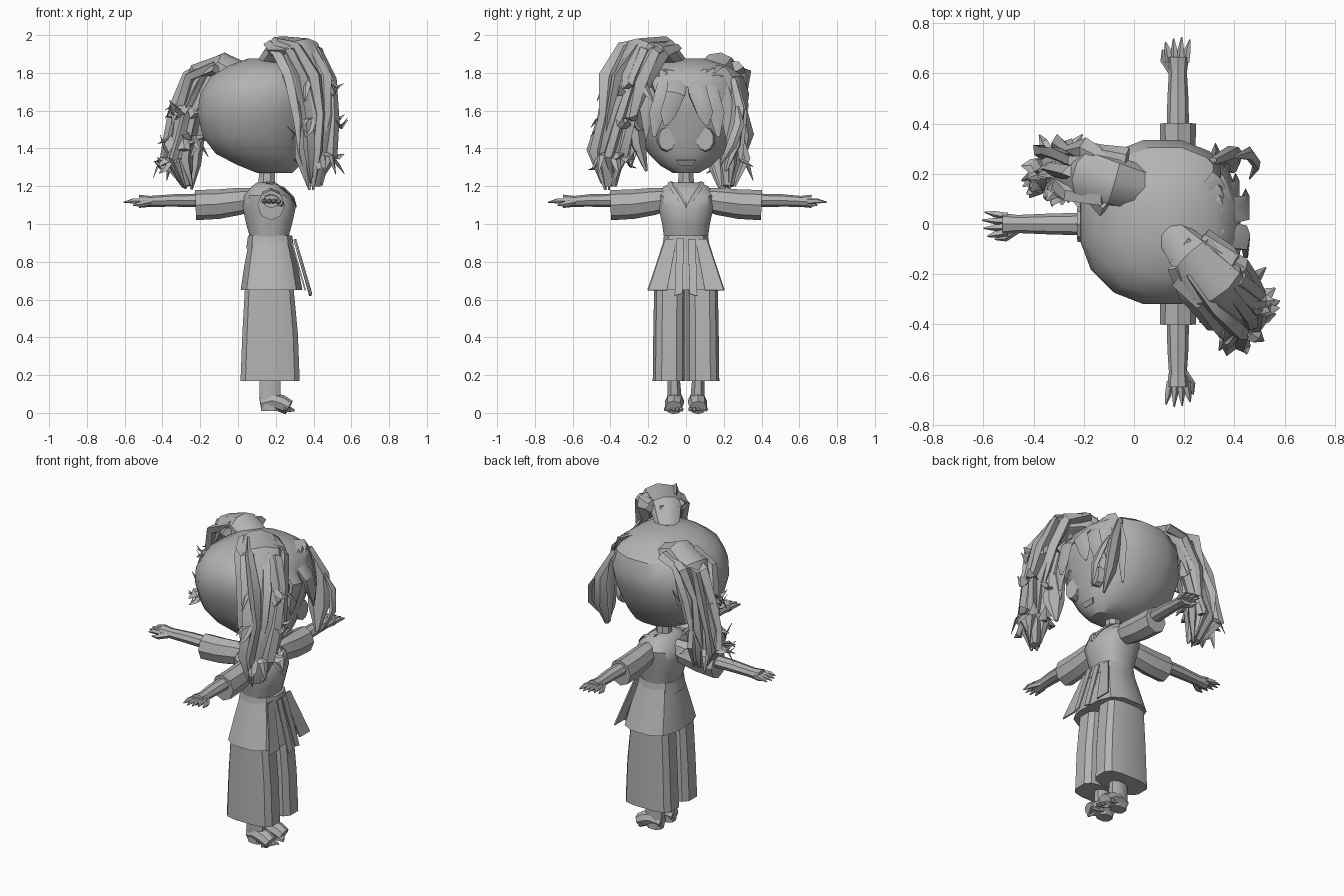
import bpy, bmesh, math, random
from mathutils import Vector as V

if "Cube" in bpy.data.objects:
    bpy.data.objects.remove(bpy.data.objects["Cube"])

random.seed(4)
grey = bpy.data.materials.new("plain grey")
grey.diffuse_color = (0.45, 0.45, 0.45, 1)
grey.use_nodes = True
grey.node_tree.nodes["Principled BSDF"].inputs["Base Color"].default_value = grey.diffuse_color


def finish(name, bm, angle=35):
    bmesh.ops.recalc_face_normals(bm, faces=bm.faces)
    me = bpy.data.meshes.new(name)
    bm.to_mesh(me)
    bm.free()
    me.materials.append(grey)
    ob = bpy.data.objects.new(name, me)
    bpy.context.collection.objects.link(ob)
    bpy.ops.object.select_all(action='DESELECT')
    ob.select_set(True)
    bpy.context.view_layer.objects.active = ob
    bpy.ops.object.shade_smooth_by_angle(angle=math.radians(angle))
    return ob


def bridge(bm, rings, caps=True):
    n = len(rings[0])
    for a, b in zip(rings, rings[1:]):
        for i in range(n):
            bm.faces.new((a[i], a[(i + 1) % n], b[(i + 1) % n], b[i]))
    if caps:
        bm.faces.new(rings[0])
        bm.faces.new(rings[-1])


def stack(name, levels, n=12, power=1.0, caps=True):
    """Horizontal oval rings: (z, x0, x1, y0, y1); power < 1 squares them off."""
    bm = bmesh.new()
    rings = []
    for z, x0, x1, y0, y1 in levels:
        ring = []
        for i in range(n):
            a = 2 * math.pi * (i + 0.5) / n
            c, s = math.cos(a), math.sin(a)
            c = math.copysign(abs(c) ** power, c)
            s = math.copysign(abs(s) ** power, s)
            ring.append(bm.verts.new(((x0 + x1) / 2 + c * (x1 - x0) / 2,
                                      (y0 + y1) / 2 + s * (y1 - y0) / 2, z)))
        rings.append(ring)
    bridge(bm, rings, caps)
    return finish(name, bm)


def add_tube(bm, pts, radii, side, n=6, flat=1.0):
    """Oval tube along a path; side is the wide direction."""
    pts = [V(p) for p in pts]
    rings = []
    for i, p in enumerate(pts):
        t = (pts[min(i + 1, len(pts) - 1)] - pts[max(i - 1, 0)]).normalized()
        u = (V(side) - t * V(side).dot(t)).normalized()
        w = t.cross(u)
        rings.append([bm.verts.new(p + radii[i] * (u * math.cos(2 * math.pi * k / n)
                      + w * flat * math.sin(2 * math.pi * k / n))) for k in range(n)])
    bridge(bm, rings)


def tube(name, *args, **kw):
    bm = bmesh.new()
    add_tube(bm, *args, **kw)
    return finish(name, bm)


def plate(name, corners, thick=0.008):
    """Thin cloth panel from four corners."""
    bm = bmesh.new()
    c = [V(p) for p in corners]
    nrm = (c[1] - c[0]).cross(c[2] - c[0]).normalized() * thick
    bridge(bm, [[bm.verts.new(p) for p in c], [bm.verts.new(p + nrm) for p in c]])
    return finish(name, bm)


# Head, face and neck
stack("head", [(1.27, .1, .29, -.07, .07), (1.31, .0, .33, -.14, .14),
               (1.37, -.12, .36, -.2, .2), (1.46, -.19, .38, -.265, .27),
               (1.59, -.22, .415, -.31, .325), (1.69, -.205, .43, -.325, .34),
               (1.78, -.15, .4, -.29, .31), (1.84, -.05, .32, -.21, .22),
               (1.875, .05, .2, -.09, .1)], 16, .88)
stack("neck", [(1.17, .1, .2, -.05, .05), (1.29, .11, .2, -.04, .04)], 8)
for s in (-1, 1):
    tube("eye", [(.34, s * .105, 1.45), (.378, s * .1, 1.45)], [.068, .062], (0, 0, 1), n=10, flat=.75)
    tube("eyebrow", [(.385, s * .05, 1.54), (.385, s * .1, 1.56), (.36, s * .16, 1.54)],
         [.006, .012, .006], (0, 0, 1), n=4)
plate("mouth", [(.35, -.05, 1.335), (.35, .05, 1.335), (.335, .035, 1.31), (.335, -.035, 1.31)])

# Fringe and locks framing the face
for s in (-1, 1):
    for k in range(4):
        y = .06 + .06 * k
        x = .43 - .04 * k
        tube("fringe_lock", [(.2, s * .02, 1.85), (.34, s * y * .7, 1.8), (x + .015, s * y, 1.69),
                             (x + .015, s * (y + .04), 1.58), (x + .015, s * (y + .05), 1.52 - .06 * k)],
             [.03, .06, .055, .045, .01], (0, 1, 0), n=5, flat=.35)
    tube("side_lock", [(.3, s * .24, 1.76), (.365, s * .27, 1.6), (.385, s * .25, 1.42),
                       (.4, s * .21, 1.28)], [.04, .065, .06, .012], (.6, s * .4, 0), flat=.5)
tube("loose_curl", [(.41, .27, 1.62), (.46, .28, 1.53), (.49, .24, 1.42), (.46, .18, 1.31)],
     [.01, .03, .03, .004], (0, 1, 0), n=5, flat=.5)


# Ponytails: a core, thick overlapping strands and pointed tufts
def ponytail(name, path, radii, side, flat):
    side = V(side).normalized()
    deep = V((-side.y, side.x, 0)) * flat
    tube(name + "_core", path, [r * .82 for r in radii], side, n=9, flat=flat)
    bm = bmesh.new()
    for k in range(9):
        a = 2 * math.pi * k / 9
        pts, rad = [], []
        for p, r in zip(path, radii):
            jit = V([random.uniform(-.02, .02) for _ in range(3)])
            pts.append(V(p) + (side * math.cos(a) + deep * math.sin(a)) * r * .68 + jit)
            rad.append(r * random.uniform(.28, .46))
        cut = len(path) - (k % 3 == 1)
        pts, rad = pts[1:cut], rad[1:cut]
        rad[-1] = .008
        add_tube(bm, pts, rad, (math.cos(a + 1), math.sin(a + 1), 0), n=5, flat=.6)
    for k in range(30):
        i = random.randrange(3, len(path) - 1)
        a = random.uniform(0, 2 * math.pi)
        d = side * math.cos(a) + deep * math.sin(a)
        p = V(path[i]) + d * radii[i] * .7
        r = random.uniform(.02, .04)
        add_tube(bm, [p, p + d * .05 + V((0, 0, random.uniform(-.08, .0))),
                      p + d * .09 + V((0, 0, random.uniform(-.12, .03)))],
                 [r, r * .8, .003], (-d.y, d.x, random.uniform(-.5, .5)), n=4, flat=.35)
    finish(name + "_strands", bm)


ponytail("front_ponytail", [(.15, -.04, 1.84), (.23, -.13, 1.93), (.33, -.23, 1.91), (.39, -.31, 1.76),
                            (.42, -.36, 1.56), (.41, -.4, 1.37), (.4, -.4, 1.2)],
         [.08, .115, .15, .15, .125, .115, .05], (1, .75, 0), .72)
ponytail("rear_ponytail", [(.03, .14, 1.78), (-.08, .17, 1.83), (-.18, .2, 1.79), (-.245, .22, 1.63),
                           (-.29, .23, 1.46), (-.31, .23, 1.34), (-.27, .22, 1.2)],
         [.11, .12, .125, .11, .105, .11, .04], (.5, 1, 0), .8)

# Jacket body, lapels and sash
stack("jacket", [(.93, .06, .27, -.12, .12), (1.0, .04, .29, -.13, .13), (1.09, .02, .31, -.15, .15),
                 (1.15, .03, .28, -.16, .16), (1.2, .07, .23, -.12, .12), (1.22, .1, .2, -.07, .07)], 12, .8)
for s in (-1, 1):
    tube("lapel", [(.15, s * .08, 1.22), (.24, s * .065, 1.19), (.29, s * .03, 1.14), (.308, 0, 1.09)],
         [.018, .02, .02, .01], (0, 1, 0), n=4, flat=.4)
stack("sash", [(.87, .04, .3, -.13, .13), (.94, .05, .29, -.12, .12)], 12, .8)

# Flared jacket skirt with hanging panels
stack("jacket_skirt", [(.65, .01, .345, -.21, .21), (.78, .03, .32, -.165, .165),
                       (.93, .06, .28, -.115, .115)], 12, .7)
for y0, y1 in ((-.08, -.15), (.08, .15)):
    plate("skirt_panel", [(.285, y0 - .03, .92), (.285, y0 + .03, .92),
                          (.36, y1 + .05, .65), (.36, y1 - .05, .65)])
for s in (-1, 1):
    plate("sash_end", [(.3, s * .01, .92), (.3, s * .05, .92), (.385, s * .06, .62), (.385, s * .02, .63)])

# Wide trousers, feet and toes
for s in (-1, 1):
    def span(a, b):
        return (min(s * a, s * b), max(s * a, s * b))
    stack("trouser_leg", [(.17, .01, .33, *span(.002, .178)), (.42, .02, .32, *span(.002, .175)),
                          (.68, .035, .295, *span(.001, .17))], 12, .6)
    stack("ankle", [(.01, .12, .22, *span(.02, .1)), (.07, .11, .23, *span(.02, .1)),
                    (.18, .11, .23, *span(.03, .1))], 8, .85)
    tube("foot", [(.12, s * .06, .05), (.18, s * .06, .065), (.23, s * .062, .05), (.27, s * .065, .028)],
         [.035, .05, .05, .045], (0, 1, 0), n=8, flat=.9)
    for k in range(5):
        y = s * (.025 + .02 * k)
        tube("toe", [(.24, y, .02), (.28 - .008 * k, y, .018), (.3 - .012 * k, y, .012)],
             [.013, .013, .005], (0, 1, 0), n=5)


# Three arms radiating from the shoulders, each with sleeve, forearm and fingers
def arm(name, d, reach):
    d = V(d)
    w = V((-d.y, d.x, 0))
    base = V((.175, 0, 0))

    def at(r, z, q=0):
        return base + d * r + w * q + V((0, 0, z))
    tube(name + "_sleeve", [at(.1, 1.13), at(.17, 1.12), at(.28, 1.105), at(.4, 1.1)],
         [.06, .072, .078, .08], (0, 0, 1), n=8, flat=.9)
    tube(name + "_forearm", [at(.36, 1.125), at(.5, 1.125), at(reach - .13, 1.12), at(reach - .07, 1.12)],
         [.045, .042, .036, .044], w, n=8, flat=.8)
    for k in range(4):
        q = -.04 + .027 * k
        tube(name + "_finger", [at(reach - .09, 1.12, q * .8), at(reach - .04, 1.122, q),
                                at(reach + (.0, .01, .005, -.01)[k], 1.115, q * 1.2)],
             [.016, .014, .003], w, n=5)
    tube(name + "_thumb", [at(reach - .13, 1.115, .02), at(reach - .08, 1.105, .055),
                           at(reach - .04, 1.1, .06)], [.018, .016, .004], w, n=5)


arm("left_arm", (0, 1, 0), .735)
arm("right_arm", (0, -1, 0), .72)
arm("rear_arm", (-1, 0, 0), .77)
